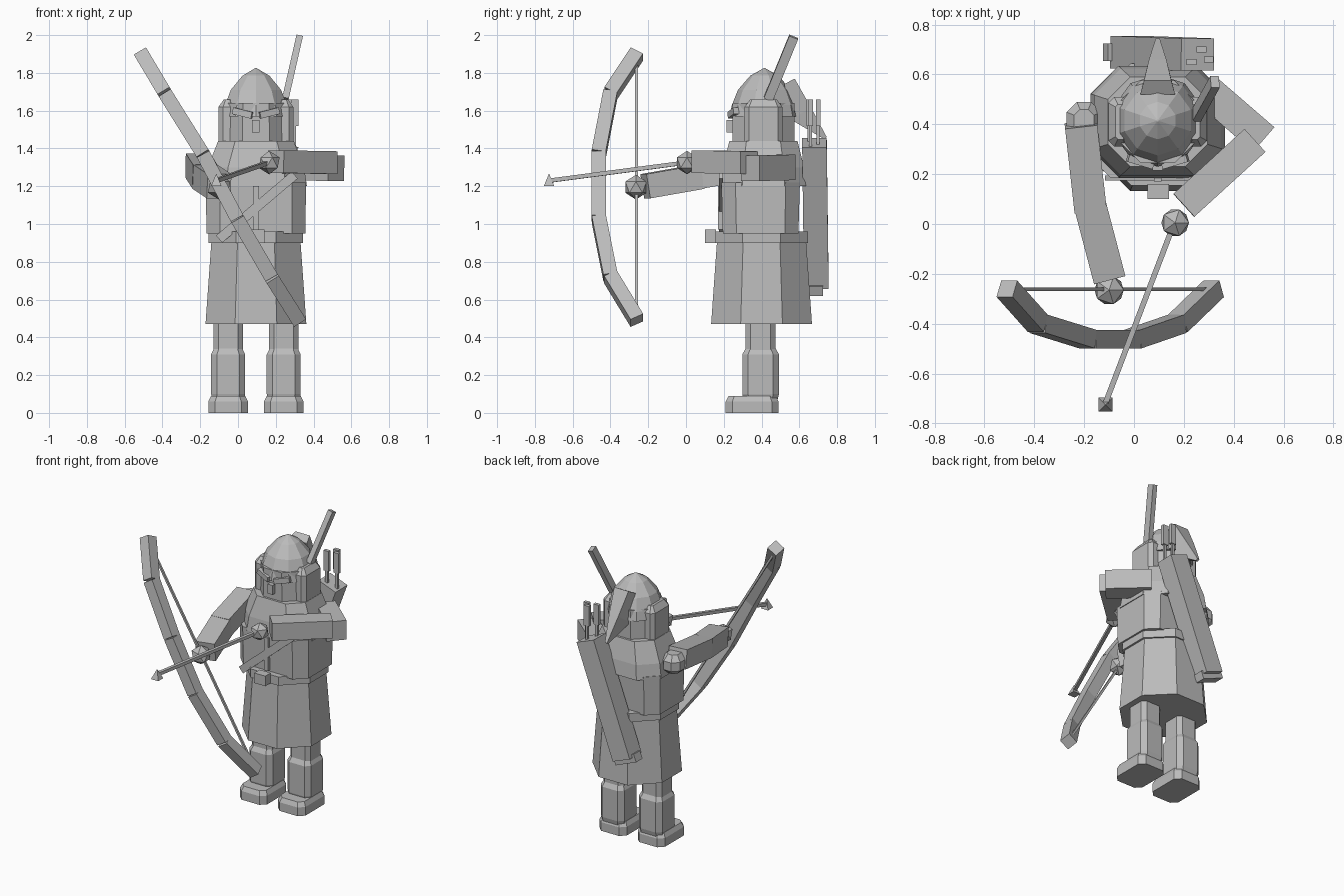
import bpy, bmesh, math
from mathutils import Vector, Matrix

if "Cube" in bpy.data.objects:
    bpy.data.objects.remove(bpy.data.objects["Cube"])

grey = bpy.data.materials.new("plain grey")
grey.diffuse_color = (0.5, 0.5, 0.5, 1)
grey.use_nodes = True
grey.node_tree.nodes["Principled BSDF"].inputs["Base Color"].default_value = grey.diffuse_color
CX, CY = 0.095, 0.4


def finish(name, bm):
    bmesh.ops.recalc_face_normals(bm, faces=bm.faces)
    me = bpy.data.meshes.new(name)
    bm.to_mesh(me)
    bm.free()
    me.materials.append(grey)
    ob = bpy.data.objects.new(name, me)
    bpy.context.collection.objects.link(ob)
    return ob


def loft(name, rings):
    """Skin closed rings of points, capping both ends."""
    bm = bmesh.new()
    vs = [[bm.verts.new(p) for p in r] for r in rings]
    n = len(vs[0])
    for a, b in zip(vs, vs[1:]):
        for i in range(n):
            bm.faces.new((a[i], a[(i + 1) % n], b[(i + 1) % n], b[i]))
    bm.faces.new(vs[0])
    bm.faces.new(vs[-1])
    return finish(name, bm)


def octo(name, x, y, levels, cut=0.293):
    """Stack of chamfered rectangles; levels hold (z, half x, half y)."""
    rings = []
    for z, a, b in levels:
        c = 2 * min(a, b) * cut
        pts = [(a - c, -b), (a, c - b), (a, b - c), (a - c, b),
               (c - a, b), (-a, b - c), (-a, c - b), (c - a, -b)]
        rings.append([(x + p, y + q, z) for p, q in pts])
    return loft(name, rings)


def box(name, x0, x1, y0, y1, z0, z1):
    return loft(name, [[(x0, y0, z), (x1, y0, z), (x1, y1, z), (x0, y1, z)]
                       for z in (z0, z1)])


def beam(name, pts, w, h, ref=(0, 0, 1)):
    """Rectangular bar along a path, w across and h along the ref side."""
    pts = [Vector(p) for p in pts]
    rings = []
    for i, p in enumerate(pts):
        d = (pts[min(i + 1, len(pts) - 1)] - pts[max(i - 1, 0)]).normalized()
        s = d.cross(Vector(ref)).normalized()
        u = s.cross(d)
        rings.append([p + s * w / 2 * a + u * h / 2 * b
                      for a, b in ((-1, -1), (1, -1), (1, 1), (-1, 1))])
    return loft(name, rings)


def ball(name, p, r):
    bm = bmesh.new()
    bmesh.ops.create_icosphere(bm, subdivisions=1, radius=r,
                               matrix=Matrix.Translation(p))
    return finish(name, bm)


# Legs, boots and shoes
for side, x in (("left", -0.052), ("right", 0.242)):
    octo(side + "_shoe", x, 0.35,
         [(0, .105, .14), (.06, .105, .14), (.09, .09, .125)], 0.17)
    octo(side + "_boot", x, 0.395,
         [(.07, .085, .09), (.1, .09, .097), (.31, .09, .097), (.34, .075, .08)], 0.17)
    octo(side + "_thigh", x, 0.395, [(.3, .078, .08), (.6, .078, .08)], 0.17)

# Tunic skirt, belt, torso and shoulder cape
octo("skirt", CX, CY, [(.47, .267, .267), (.92, .235, .235)])
octo("belt", CX, CY, [(.9, .25, .245), (.96, .25, .245)])
octo("torso", CX, 0.395, [(.95, .262, .2), (1.22, .265, .208)], 0.18)
octo("cape", CX, 0.41, [(1.2, .27, .225), (1.3, .255, .215), (1.44, .2, .18)], 0.25)
box("belt_buckle", .055, .14, .1, .16, .9, .97)
box("knife_sheath", .08, .11, .17, .2, .97, 1.2)
beam("chest_strap", [(-.1, .185, .92), (.3, .185, 1.26)], .05, .02, (0, 1, 0))

# Head, face details and cheek guards
octo("head", CX, 0.41, [(1.4, .17, .165), (1.64, .165, .165)])
box("nose", .075, .115, .215, .26, 1.485, 1.55)
for s in (-1, 1):
    octo("cheek_guard", CX + s * .15, .41,
         [(1.42, .048, .1), (1.62, .048, .1), (1.66, .02, .07)], 0.25)
    beam("brow", [(CX + s * .02, .235, 1.575), (CX + s * .12, .265, 1.6)], .03, .035)

# Faceted helmet
rings = []
for z, r in ((1.57, .185), (1.63, .172), (1.71, .14), (1.785, .075), (1.825, .004)):
    rings.append([(CX + r * math.cos(math.tau * (i + .5) / 10),
                   .415 + r * math.sin(math.tau * (i + .5) / 10), z) for i in range(10)])
loft("helmet", rings)

# Pointed hood tail behind the head, and the plume
loft("hood_tail", [
    [(CX - .07, .52, 1.74), (CX + .07, .52, 1.74), (CX + .055, .575, 1.77), (CX - .055, .575, 1.77)],
    [(CX - .06, .56, 1.55), (CX + .06, .56, 1.55), (CX + .035, .66, 1.62), (CX - .035, .66, 1.62)],
    [(CX - .008, .73, 1.45), (CX + .008, .73, 1.45), (CX + .008, .745, 1.46), (CX - .008, .745, 1.46)]])
beam("plume", [(.25, .435, 1.66), (.325, .57, 1.99)], .035, .05, (0, 1, 0))

# Bow arm
octo("left_shoulder", -.2, .41, [(1.22, .04, .05), (1.25, .07, .08), (1.31, .07, .08), (1.35, .04, .05)])
beam("left_upper_arm", [(-.213, .4, 1.31), (-.175, .06, 1.25)], .13, .13)
beam("left_forearm", [(-.175, .07, 1.25), (-.1, -.215, 1.2)], .13, .13)
ball("left_hand", (-.1, -.265, 1.195), .066)

# Drawing arm
beam("right_upper_arm", [(.3, .53, 1.3), (.52, .34, 1.295)], .13, .135)
beam("right_forearm", [(.2, .075, 1.33), (.485, .335, 1.325)], .125, .12)
ball("right_hand", (.165, .005, 1.325), .062)

# Bow with five straight sections, and its string
bow = [(-.51, -.26, 1.9), (-.385, -.4, 1.69), (-.185, -.462, 1.37),
       (-.005, -.462, 1.03), (.175, -.4, .72), (.32, -.26, .49)]
for a, b in zip(bow, bow[1:]):
    beam("bow_section", [a, b], .075, .075, (0, 1, 0))
beam("bow_string", [(-.49, -.262, 1.85), (.3, -.262, .53)], .014, .014, (0, 1, 0))

# Nocked arrow
beam("arrow_shaft", [(.16, 0, 1.325), (-.115, -.72, 1.23)], .022, .022)
loft("arrow_tip", [[(-.115 + s * a, -.725 + s * b, z) for a, b in ((-1, -1), (1, -1), (1, 1), (-1, 1))]
                   for z, s in ((1.2, .028), (1.265, .001))])

# Quiver slung across the back, with spare arrows
beam("quiver", [(.255, .68, 1.43), (-.03, .69, .68)], .14, .13, (0, 1, 0))
beam("quiver_cap", [(-.025, .69, .7), (-.045, .69, .65)], .17, .07, (0, 1, 0))
for x, y in ((.23, .65), (.3, .66), (.27, .7)):
    box("spare_arrow_shaft", x - .008, x + .008, y - .008, y + .008, 1.4, 1.55)
    box("spare_arrow_fletching", x - .02, x + .02, y - .012, y + .012, 1.52, 1.66)
